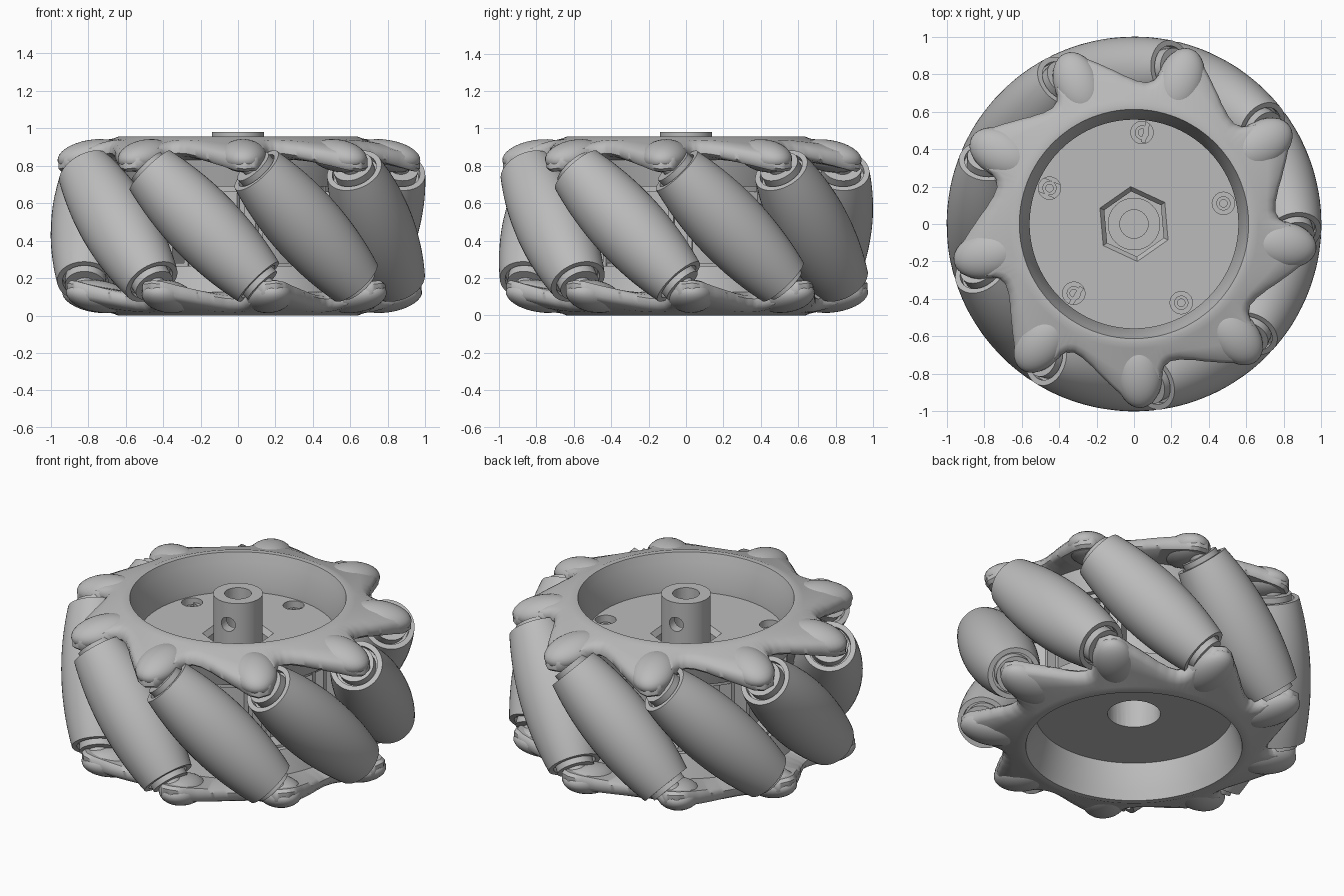
import bpy, bmesh, math
from math import sin, cos, pi, radians, sqrt
from mathutils import Matrix, Vector

cube = bpy.data.objects.get("Cube")
if cube:
    bpy.data.objects.remove(cube, do_unlink=True)

MID = 0.4775      # mid height of the wheel
COUNT = 9         # number of rollers
STEP = 2 * pi / COUNT
AXIS_R = 0.80     # distance from wheel centre to roller axis
TIP = radians(-125)
TURN = Matrix.Rotation(radians(-3), 4, 'Z')   # rollers and side plates as a set

grey = bpy.data.materials.new("grey plastic")
grey.use_nodes = True
grey.diffuse_color = (0.5, 0.5, 0.5, 1)
grey.node_tree.nodes["Principled BSDF"].inputs["Base Color"].default_value = grey.diffuse_color


def make(name, bm, angle=35):
    bmesh.ops.recalc_face_normals(bm, faces=bm.faces)
    mesh = bpy.data.meshes.new(name)
    bm.to_mesh(mesh)
    bm.free()
    mesh.materials.append(grey)
    ob = bpy.data.objects.new(name, mesh)
    bpy.context.collection.objects.link(ob)
    shade(ob, angle)
    return ob


def shade(ob, angle=35):
    bpy.ops.object.select_all(action='DESELECT')
    ob.select_set(True)
    bpy.context.view_layer.objects.active = ob
    bpy.ops.object.shade_smooth_by_angle(angle=radians(angle))


def lathe(bm, profile, n, matrix=Matrix()):
    """Revolve (radius, height) points about z; zero radius closes an end."""
    rings = []
    for r, z in profile:
        if r == 0:
            rings.append([bm.verts.new(matrix @ Vector((0, 0, z)))] * n)
        else:
            rings.append([bm.verts.new(matrix @ Vector((r * cos(2 * pi * i / n), r * sin(2 * pi * i / n), z)))
                          for i in range(n)])
    for a, b in zip(rings, rings[1:]):
        for i in range(n):
            j = (i + 1) % n
            bm.faces.new(list(dict.fromkeys((a[i], a[j], b[j], b[i]))))


def cylinder(bm, r, z0, z1, n=32, matrix=Matrix()):
    lathe(bm, [(0, z0), (r, z0), (r, z1), (0, z1)], n, matrix)


def cut(ob, bm):
    cutter = make("cutter", bm)
    cutter.hide_render = True
    mod = ob.modifiers.new("cut", 'BOOLEAN')
    mod.operation = 'DIFFERENCE'
    mod.solver = 'EXACT'
    mod.object = cutter
    bpy.context.view_layer.objects.active = ob
    bpy.ops.object.modifier_apply(modifier=mod.name)
    bpy.data.objects.remove(cutter, do_unlink=True)
    shade(ob)


# Barrel rollers on slanted axes, each curved to the wheel's outer circle
def barrel_radius(s):
    d = sqrt(AXIS_R ** 2 + s * s / 2)
    return (1 - d) / sqrt(1 - (s / d) ** 2 / 4)


END = 0.42
half = [(barrel_radius(END * i / 10), END * i / 10) for i in range(11)]
half += [(0.122, END), (0.122, 0.39), (0.108, 0.39), (0.108, 0.45), (0.06, 0.45), (0.06, 0.54), (0, 0.54)]
roller_profile = [(r, -s) for r, s in reversed(half[1:])] + half
for k in range(COUNT):
    bm = bmesh.new()
    place = (TURN @ Matrix.Rotation(pi + k * STEP, 4, 'Z') @ Matrix.Translation((AXIS_R, 0, MID))
             @ Matrix.Rotation(pi / 4, 4, 'X'))
    lathe(bm, roller_profile, 48, place)
    make(f"roller_{k + 1}", bm)

# Side plates: a ring whose saw-toothed rim reaches out to the roller ends
TOOTH = [(0, .98), (4, .96), (6.5, .90), (8, .82), (10, .775), (13, .757), (17, .765), (22, .795),
         (28, .85), (33, .905), (37, .96), (40, .98)]


def rim_radius(deg):
    for (a, ra), (b, rb) in zip(TOOTH, TOOTH[1:]):
        if a <= deg <= b:
            return ra + (rb - ra) * (deg - a) / (b - a)


def side_plate(name, flip):
    bm = bmesh.new()
    columns = []
    for i in range(360):
        rim = rim_radius(i % 40)
        edge = 0.945 - 0.28 * (rim - 0.67)
        thick = 0.045 + 0.1 * (rim - 0.67)
        middle = (0.67 + rim) / 2
        section = [(.557, .69), (.557, .77), (.595, .90), (.612, .953), (.64, .955), (.665, .945),
                   (middle, (0.945 + edge) / 2 + 0.005), (rim - .02, edge), (rim, edge - .025),
                   (rim, edge - thick), (rim - .02, edge - thick - .015), (.65, .83), (.61, .69)]
        a = TIP + radians(i)
        columns.append([bm.verts.new((r * cos(a), r * sin(a), z)) for r, z in section])
    for i, col in enumerate(columns):
        nxt = columns[(i + 1) % len(columns)]
        for j in range(len(col)):
            m = (j + 1) % len(col)
            bm.faces.new((col[j], nxt[j], nxt[m], col[m]))
    # rounded sockets that hold the roller pins
    for k in range(COUNT):
        m = (Matrix.Rotation(TIP + k * STEP, 4, 'Z') @ Matrix.Translation((0.80, 0, 0.853))
             @ Matrix.Rotation(radians(9), 4, 'Y') @ Matrix.Diagonal((0.185, 0.125, 0.085, 1)))
        bmesh.ops.create_uvsphere(bm, u_segments=32, v_segments=16, radius=1, matrix=m)
    if flip:
        over = Matrix.Translation((0, 0, 2 * MID)) @ Matrix.Rotation(pi, 4, 'X')
        bmesh.ops.transform(bm, matrix=over, verts=bm.verts)
    bmesh.ops.transform(bm, matrix=TURN, verts=bm.verts)
    make(name, bm, 45)


side_plate("top_side_plate", False)
side_plate("bottom_side_plate", True)

# Core: two discs joined by a drum
bm = bmesh.new()
lathe(bm, [(0, .215), (.58, .215), (.58, .28), (.46, .28), (.46, .66), (.58, .66), (.58, .73), (0, .73)], 96)
core = make("wheel_core", bm)

# Core openings: screw wells, hexagonal pocket and lower axle hole
SCREWS = [Matrix.Rotation(radians(85 - 72 * k), 4, 'Z') @ Matrix.Translation((0.49, 0, 0)) for k in range(5)]
bm = bmesh.new()
for m in SCREWS:
    cylinder(bm, 0.06, 0.68, 0.8, 24, m)
lathe(bm, [(0, .62), (.175, .62), (.175, .70), (.205, .735), (.205, .8), (0, .8)], 6,
      Matrix.Rotation(radians(35), 4, 'Z'))
cylinder(bm, 0.15, 0.1, 0.44)
cut(core, bm)

# Screws sitting in the wells
bm = bmesh.new()
for m in SCREWS:
    lathe(bm, [(0, .685), (.02, .685), (.02, .697), (.038, .697), (.038, .67), (0, .67)], 24, m)
make("core_screws", bm)

# Pairs of ribs standing around the drum
bm = bmesh.new()
for k in range(COUNT):
    for side in (-0.05, 0.05):
        m = (TURN @ Matrix.Rotation(k * STEP, 4, 'Z') @ Matrix.Translation((0.51, side, 0.47))
             @ Matrix.Diagonal((0.15, 0.025, 0.46, 1)))
        bmesh.ops.create_cube(bm, size=1, matrix=m)
make("core_ribs", bm)

# Axle hub with a bore and a cross hole for the set screws
bm = bmesh.new()
cylinder(bm, 0.14, 0.58, 0.98, 48)
hub = make("axle_hub", bm)
bm = bmesh.new()
cylinder(bm, 0.076, 0.64, 1.1)
cut(hub, bm)
bm = bmesh.new()
cylinder(bm, 0.044, -0.3, 0.3, 24,
         Matrix.Translation((0, 0, 0.845)) @ Matrix.Rotation(radians(101), 4, 'Z') @ Matrix.Rotation(pi / 2, 4, 'Y'))
cut(hub, bm)
